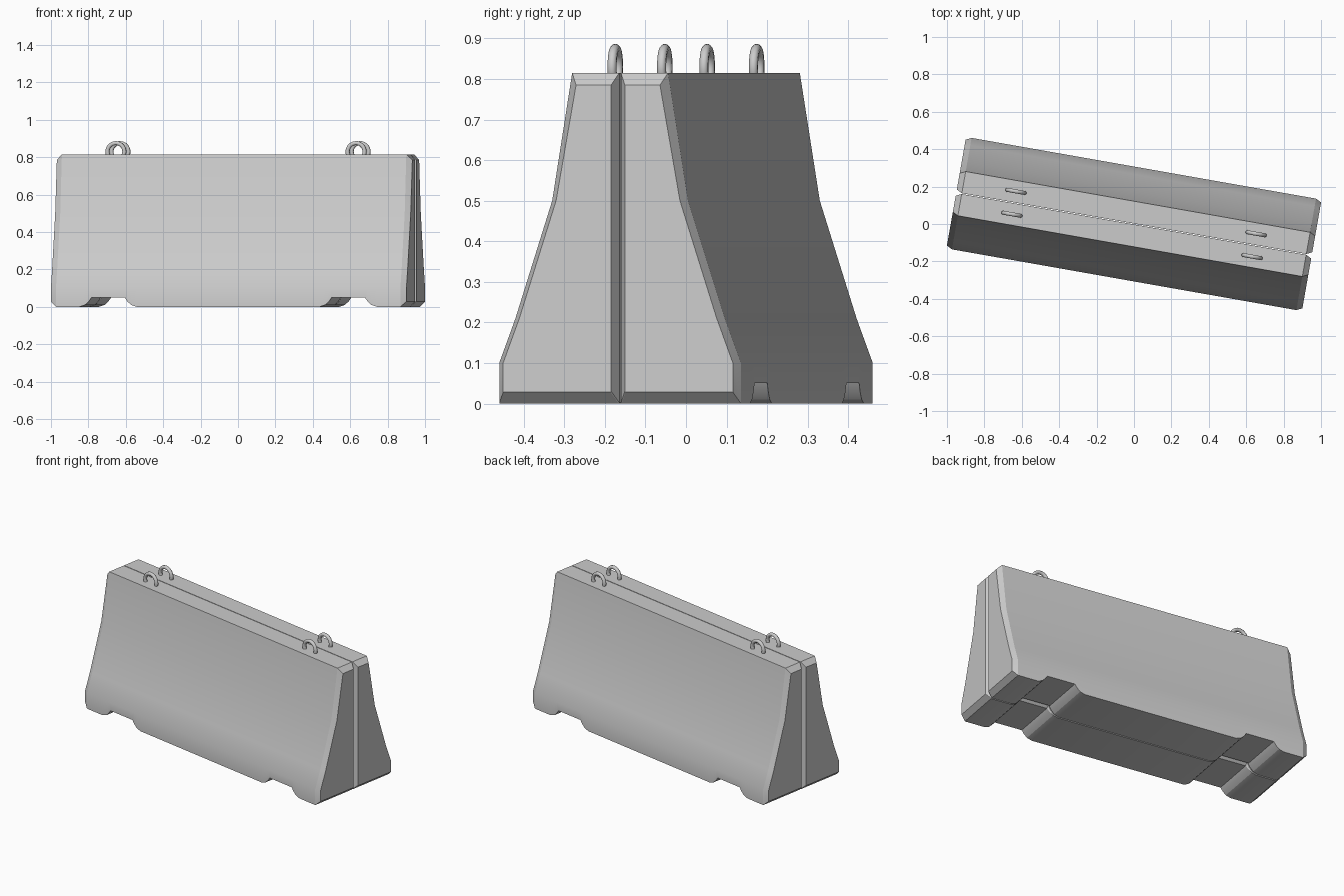
import bpy, bmesh, math
from mathutils import Matrix

if "Cube" in bpy.data.objects:
    bpy.data.objects.remove(bpy.data.objects["Cube"])

TURN = Matrix.Rotation(math.radians(-10), 4, 'Z')
HALF_LEN, HALF_WID, TOP = 0.965, 0.3025, 0.815
GAP = 0.002            # half of the joint between the two slabs
CHAMFER = 0.03         # end chamfer along the length
LOOP_U, LOOP_V = 0.652, 0.062

concrete = bpy.data.materials.new("concrete grey")
concrete.use_nodes = True
grey = (0.6, 0.6, 0.6, 1)
concrete.diffuse_color = grey
concrete.node_tree.nodes["Principled BSDF"].inputs["Base Color"].default_value = grey


def finish(bm, name, angle):
    """Turn the part into place, shade it and give it the material."""
    bmesh.ops.recalc_face_normals(bm, faces=bm.faces)
    bm.transform(TURN)
    mesh = bpy.data.meshes.new(name)
    bm.to_mesh(mesh)
    bm.free()
    mesh.materials.append(concrete)
    ob = bpy.data.objects.new(name, mesh)
    bpy.context.collection.objects.link(ob)
    bpy.ops.object.select_all(action='DESELECT')
    ob.select_set(True)
    bpy.context.view_layer.objects.active = ob
    bpy.ops.object.shade_smooth_by_angle(angle=math.radians(angle))


def section(floor, joint, end=0.0):
    """Half cross-section: floor height, joint bevel, inset at the ends (0 to 1)."""
    side, low, high = 0.015 * end, 0.028 * end, 0.03 * end
    inner = GAP + side
    outline = [(HALF_WID, 0.1), (0.262, 0.21), (0.17, 0.5), (0.12, TOP - high)]
    return ([(inner, floor + low + joint), (inner + joint, floor + low),
             (HALF_WID - side, floor + low)]
            + [(v - side, z) for v, z in outline]
            + [(inner, TOP - high)])


# Stations along the length, with a lifting slot under each pair of loops
slot = [(0.155, 0.0), (0.125, 0.01), (0.105, 0.028), (0.09, 0.05)]
steps = [(-d, z) for d, z in slot] + [(d, z) for d, z in reversed(slot)]
stations = [(-HALF_LEN, section(0, 0.002, 1)), (CHAMFER - HALF_LEN, section(0, 0.002))]
for centre in (-LOOP_U, LOOP_U):
    for d, z in steps:
        stations.append((centre + d, section(z, 0.002 + 0.26 * z)))
stations += [(HALF_LEN - CHAMFER, section(0, 0.002)), (HALF_LEN, section(0, 0.002, 1))]


def slab(name, sign):
    bm = bmesh.new()
    rings = [[bm.verts.new((u, sign * v, z)) for v, z in pts] for u, pts in stations]
    for a, b in zip(rings, rings[1:]):
        for i in range(len(a)):
            j = (i + 1) % len(a)
            bm.faces.new((a[i], a[j], b[j], b[i]))
    bm.faces.new(rings[0])
    bm.faces.new(rings[-1])
    finish(bm, name, 23)


def lifting_loop(name, u, v, major=0.046, minor=0.0115, around=28, sides=8):
    bm = bmesh.new()
    rings = []
    for i in range(around):
        a = 2 * math.pi * i / around
        ring = []
        for k in range(sides):
            b = 2 * math.pi * (k + 0.5) / sides
            r = major + minor * math.cos(b)
            ring.append(bm.verts.new((u + r * math.cos(a), v + minor * math.sin(b),
                                      0.829 + r * math.sin(a))))
        rings.append(ring)
    for i in range(around):
        a, b = rings[i], rings[(i + 1) % around]
        for k in range(sides):
            j = (k + 1) % sides
            bm.faces.new((a[k], a[j], b[j], b[k]))
    finish(bm, name, 50)


# Two mirrored slabs, each with a pair of lifting loops
for row, sign in (("front", -1), ("back", 1)):
    slab(row + "_slab", sign)
    for side, u in (("right", -LOOP_U), ("left", LOOP_U)):
        lifting_loop(f"{row}_{side}_lifting_loop", u, sign * LOOP_V)
